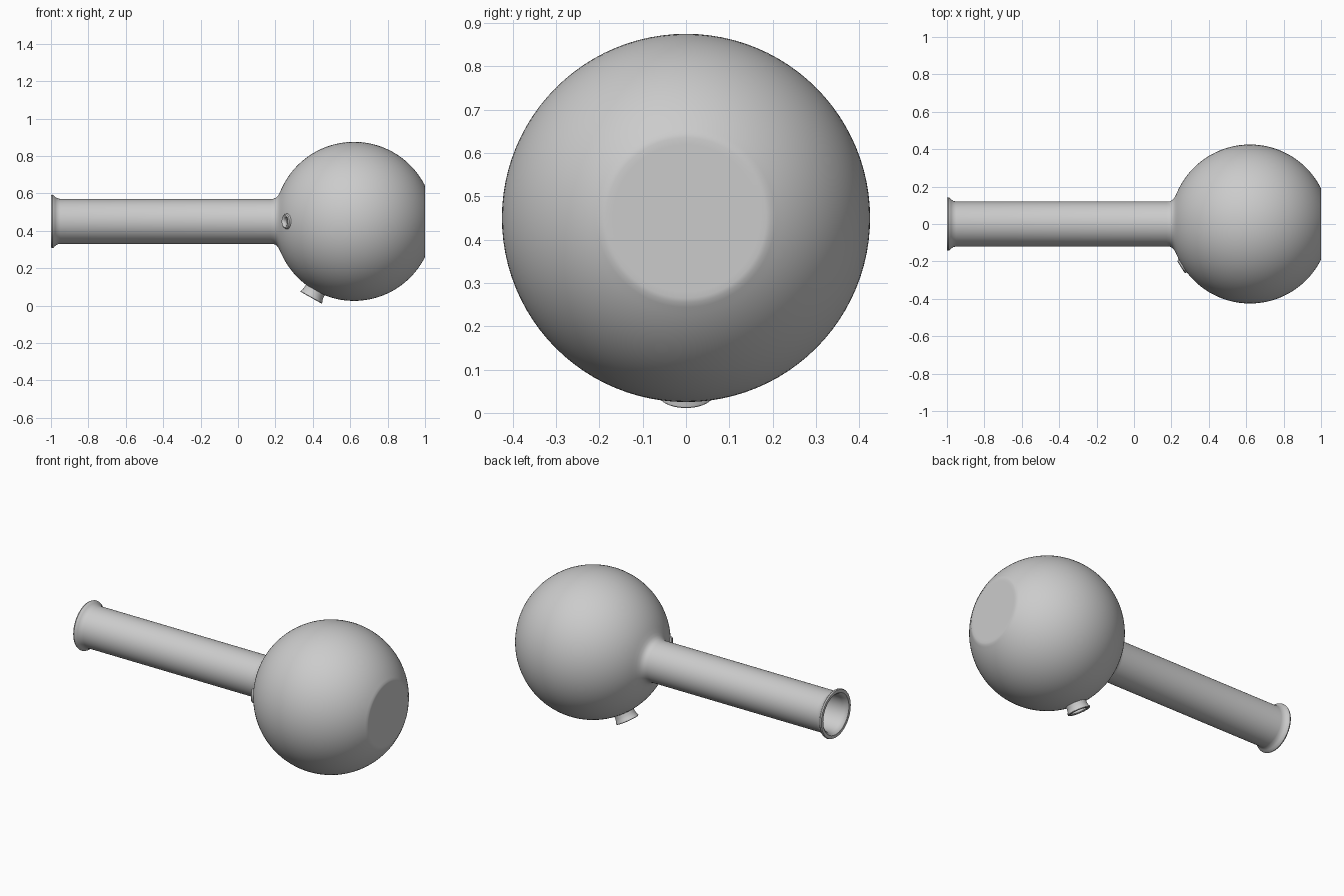
import bpy, bmesh
from math import sin, cos, radians
from mathutils import Vector, Matrix

old = bpy.data.objects.get("Cube")
if old:
    bpy.data.objects.remove(old, do_unlink=True)

glass = bpy.data.materials.new("plain_grey")
glass.use_nodes = True
colour = (0.6, 0.6, 0.6, 1)
glass.diffuse_color = colour
glass.node_tree.nodes["Principled BSDF"].inputs["Base Color"].default_value = colour

CENTRE = Vector((0.62, 0, 0.45))
RADIUS = 0.425
WALL = 0.015


def lathe(name, profile, direction, steps, closed=False):
    """Spin (distance from bulb centre, radius) points about a direction."""
    bm = bmesh.new()
    verts = [bm.verts.new((r, 0, d)) for d, r in profile]
    pairs = list(zip(verts, verts[1:]))
    if closed:
        pairs.append((verts[-1], verts[0]))
    edges = [bm.edges.new(p) for p in pairs]
    bmesh.ops.spin(bm, geom=verts + edges, cent=(0, 0, 0), axis=(0, 0, 1),
                   angle=radians(360), steps=steps, use_merge=True)
    bmesh.ops.remove_doubles(bm, verts=bm.verts[:], dist=0.00002)
    bmesh.ops.recalc_face_normals(bm, faces=bm.faces[:])
    turn = Vector(direction).normalized().to_track_quat('Z', 'Y').to_matrix().to_4x4()
    bm.transform(Matrix.Translation(CENTRE) @ turn)
    mesh = bpy.data.meshes.new(name)
    bm.to_mesh(mesh)
    bm.free()
    mesh.materials.append(glass)
    obj = bpy.data.objects.new(name, mesh)
    bpy.context.collection.objects.link(obj)
    return obj


def select(obj):
    bpy.ops.object.select_all(action='DESELECT')
    obj.select_set(True)
    bpy.context.view_layer.objects.active = obj


def smooth(obj):
    select(obj)
    bpy.ops.object.shade_smooth_by_angle(angle=radians(35))


def arc(radius, start, end, count):
    angles = [radians(start + (end - start) * i / count) for i in range(count + 1)]
    return [(radius * cos(a), radius * sin(a)) for a in angles]


# Flask body: flat base, round bulb, filleted neck, flared lip, inner wall
outer = [(-0.38, 0), (-0.38, 0.17), (-0.38, 0.185), (-0.378, 0.195)]
outer += [(-d, r) for d, r in arc(RADIUS, 29, 155, 48)]
outer += [(0.396, 0.156), (0.405, 0.139), (0.416, 0.127), (0.43, 0.121), (0.445, 0.12)]
outer += [(1.57, 0.12), (1.585, 0.123), (1.598, 0.131), (1.607, 0.141),
          (1.613, 0.143), (1.62, 0.14), (1.62, 0.122), (1.61, 0.111), (1.59, 0.105)]
inner = [(0.41, 0.105)] + [(-d, r) for d, r in arc(RADIUS - WALL, 165, 29, 40)]
inner += [(-0.36, 0.18), (-0.36, 0)]
body = lathe("flask_body", outer + inner, (-1, 0, 0), 96)

# Side ports: direction, bore and outer profile
ports = {
    "lower_port": ((-0.49, 0, -0.87), 0.047,
                   [(0.405, 0.047), (0.405, 0.058), (0.435, 0.058), (0.45, 0.06),
                    (0.46, 0.065), (0.465, 0.066), (0.468, 0.063), (0.468, 0.052),
                    (0.463, 0.047)]),
    "small_port": ((-0.85, -0.53, 0), 0.02,
                   [(0.41, 0.02), (0.41, 0.042), (0.423, 0.042), (0.431, 0.039),
                    (0.435, 0.033), (0.434, 0.027), (0.43, 0.022), (0.424, 0.02)]),
}
for name, (direction, bore, profile) in ports.items():
    # Open the bulb wall behind the port
    cutter = lathe(name + "_cutter", [(0.34, 0), (0.34, bore + 0.002),
                                      (0.5, bore + 0.002), (0.5, 0)], direction, 32)
    cutter.hide_render = True
    cut = body.modifiers.new("port_hole", 'BOOLEAN')
    cut.operation = 'DIFFERENCE'
    cut.solver = 'EXACT'
    cut.object = cutter
    select(body)
    bpy.ops.object.modifier_apply(modifier=cut.name)
    bpy.data.objects.remove(cutter, do_unlink=True)
    smooth(lathe(name, profile, direction, 48, closed=True))

smooth(body)
